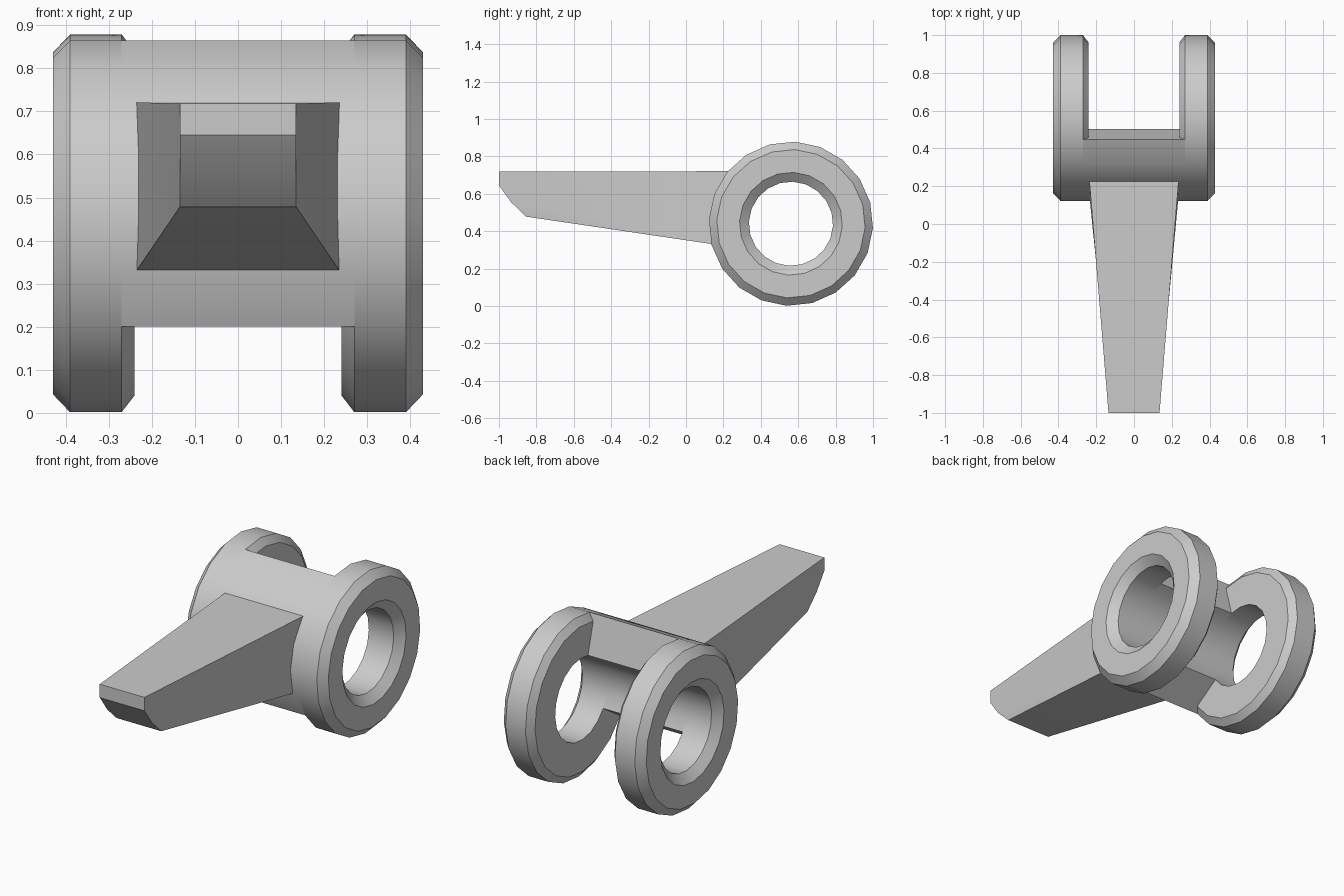
import bpy, bmesh, math

if "Cube" in bpy.data.objects:
    bpy.data.objects.remove(bpy.data.objects["Cube"])

CY, CZ, R, HOLE, N = 0.561, 0.44, 0.439, 0.225, 20


def point(x, r, k):
    # position on the 20-sided circle around the x axis
    a = math.radians(-3 + 18 * k)
    return (x, CY + r * math.cos(a), CZ + r * math.sin(a))


def sweep(name, profile, first, last, closed):
    # sweep an (x, radius) section around the hinge axis
    bm = bmesh.new()
    steps = range(first, last if closed else last + 1)
    rows = [[bm.verts.new(point(x, r, k)) for x, r in profile] for k in steps]
    n = len(profile)
    for i in range(len(rows) if closed else len(rows) - 1):
        a, b = rows[i], rows[(i + 1) % len(rows)]
        for j in range(n):
            m = (j + 1) % n
            bm.faces.new((a[j], a[m], b[m], b[j]))
    if not closed:
        bm.faces.new(rows[0])
        bm.faces.new(rows[-1])
    return finish(name, bm)


def finish(name, bm, smooth=True):
    bmesh.ops.recalc_face_normals(bm, faces=bm.faces[:])
    me = bpy.data.meshes.new(name)
    bm.to_mesh(me)
    bm.free()
    ob = bpy.data.objects.new(name, me)
    bpy.context.collection.objects.link(ob)
    if smooth:
        bpy.ops.object.select_all(action='DESELECT')
        ob.select_set(True)
        bpy.context.view_layer.objects.active = ob
        bpy.ops.object.shade_smooth_by_angle(angle=math.radians(25))
    return ob


# Two chamfered end rings
for side, s in (("left", -1), ("right", 1)):
    section = [(0.24, HOLE), (0.24, 0.40), (0.27, R), (0.39, R),
               (0.43, 0.397), (0.43, 0.275), (0.39, HOLE)]
    sweep("ring_" + side, [(s * x, r) for x, r in section], 0, N, True)

# Partial barrel joining the rings, filling their inner chamfers
half = [(0.27, R), (0.24, 0.40), (0.24, HOLE)]
sweep("barrel", half + [(-x, r) for x, r in reversed(half)], 6, 12, False)

# Tapered arm with a rounded-off underside at the tip: (half width, y, z)
outline = [(0.135, -1.0, 0.718), (0.135, -1.0, 0.645), (0.135, -0.935, 0.555),
           (0.135, -0.855, 0.478), (0.235, 0.14, 0.331), (0.238, 0.20, 0.331),
           (0.238, 0.25, 0.721)]
bm = bmesh.new()
left = [bm.verts.new((-x, y, z)) for x, y, z in outline]
right = [bm.verts.new((x, y, z)) for x, y, z in outline]
n = len(outline)
for i in range(n):
    j = (i + 1) % n
    bm.faces.new((left[i], left[j], right[j], right[i]))
bm.faces.new(left)
bm.faces.new(right)
bmesh.ops.triangulate(bm, faces=[f for f in bm.faces if len(f.verts) > 4])
finish("arm", bm)
